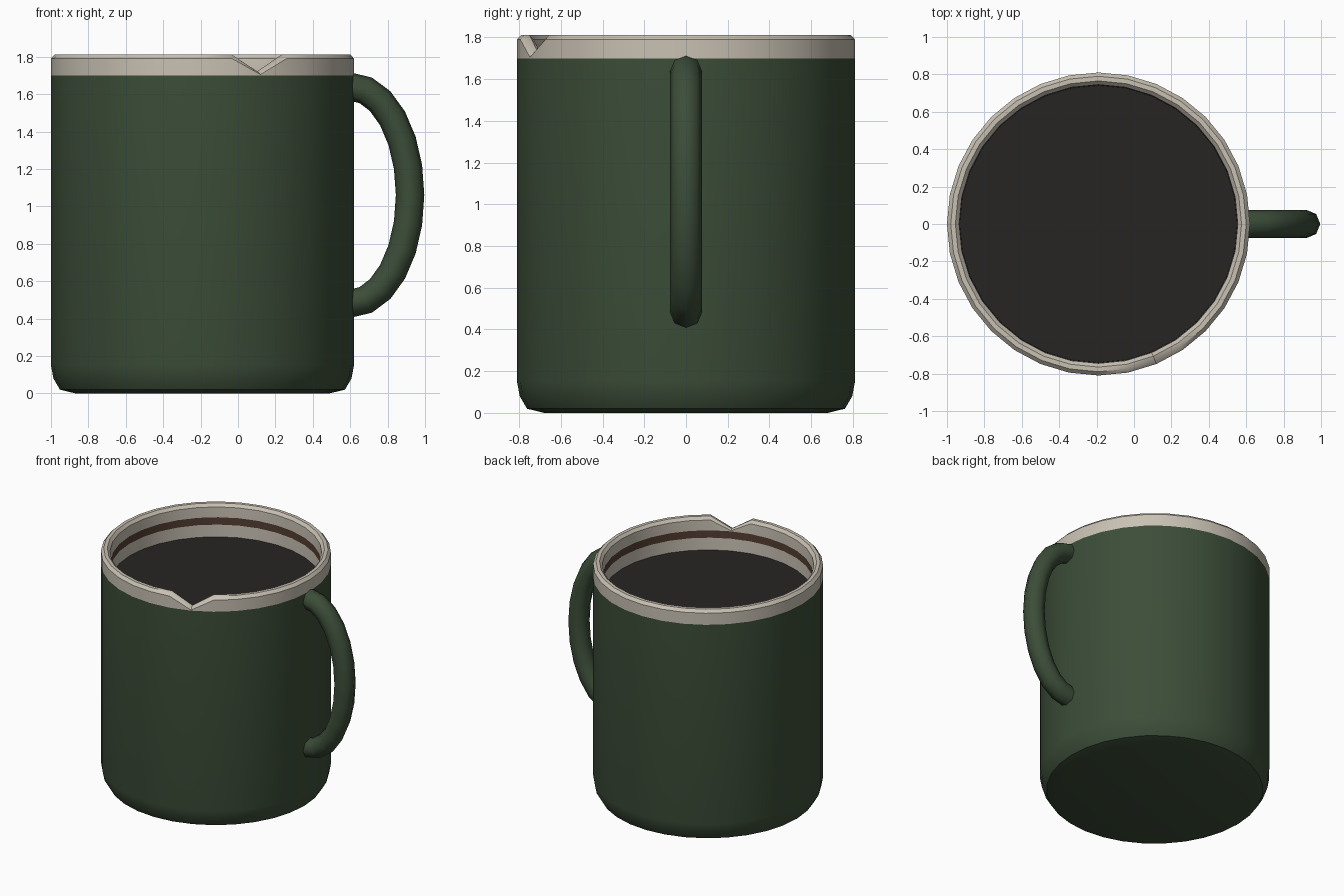
import bpy, bmesh, math
from mathutils import Vector

if "Cube" in bpy.data.objects:
    bpy.data.objects.remove(bpy.data.objects["Cube"])

SIDES = 32
CX = -0.19          # mug axis


def material(name, rgb):
    m = bpy.data.materials.new(name)
    m.diffuse_color = (*rgb, 1)
    m.use_nodes = True
    m.node_tree.nodes["Principled BSDF"].inputs["Base Color"].default_value = m.diffuse_color
    return m


def finish(name, bm, mat, angle=35):
    bmesh.ops.remove_doubles(bm, verts=bm.verts, dist=1e-5)
    me = bpy.data.meshes.new(name)
    bm.to_mesh(me)
    bm.free()
    ob = bpy.data.objects.new(name, me)
    bpy.context.collection.objects.link(ob)
    me.materials.append(mat)
    bpy.ops.object.select_all(action='DESELECT')
    ob.select_set(True)
    bpy.context.view_layer.objects.active = ob
    bpy.ops.object.shade_smooth_by_angle(angle=math.radians(angle))
    return ob


def skin(bm, rings):
    for a, b in zip(rings, rings[1:]):
        n = len(a)
        for i in range(n):
            j = (i + 1) % n
            bm.faces.new((a[i], a[j], b[j], b[i]))


def lathe(name, profile, mat, cap_start=False, cap_end=False, chip=None):
    """Turn (radius, z) points, bottom outside first; chip = (column, {ring: z})."""
    bm = bmesh.new()
    rings = []
    for r, z in profile:
        rings.append([bm.verts.new((CX + r * math.cos(2 * math.pi * i / SIDES),
                                    r * math.sin(2 * math.pi * i / SIDES), z))
                      for i in range(SIDES)])
    skin(bm, rings)
    if cap_start:
        bm.faces.new(rings[0][::-1])
    if cap_end:
        bm.faces.new(rings[-1])
    if chip:
        column, drops = chip
        for ring, z in drops.items():
            rings[ring][column].co.z = z
    return finish(name, bm, mat)


green = material("green_glaze", (0.045, 0.075, 0.040))
cream = material("cream_glaze", (0.58, 0.53, 0.45))
brown = material("stain_brown", (0.09, 0.05, 0.033))
black = material("coffee_black", (0.02, 0.018, 0.017))

# Green outer body with rounded foot
lathe("mug_body", [(0.68, 0), (0.762, 0.02), (0.797, 0.08), (0.81, 0.15), (0.81, 1.70)],
      green, cap_start=True)

# Cream rim and lining, with one rim column pushed down as a chip
lathe("rim_and_lining",
      [(0.81, 1.70), (0.81, 1.79), (0.79, 1.812), (0.765, 1.812), (0.745, 1.79),
       (0.742, 1.71), (0.742, 0.16), (0.66, 0.09)],
      cream, cap_end=True, chip=(26, {1: 1.705, 2: 1.715, 3: 1.722, 4: 1.715}))

# Dried tide mark on the lining (faces inwards)
lathe("coffee_stain", [(0.7405, 1.712), (0.7405, 1.655)], brown)

# Coffee surface
lathe("coffee", [(0.742, 1.555), (0.741, 1.56)], black, cap_end=True)

# Handle: octagonal tube along half an ellipse
bm = bmesh.new()
rings = []
A, B, R, STEPS = 0.32, 0.58, 0.076, 12
for k in range(STEPS + 1):
    t = math.pi * (0.5 - k / STEPS)
    c = Vector((0.60 + A * math.cos(t), 0, 1.06 + B * math.sin(t)))
    out = Vector((B * math.cos(t), 0, A * math.sin(t))).normalized()
    rings.append([bm.verts.new(c + R * (out * math.cos(s * math.pi / 4)
                                        + Vector((0, 1, 0)) * math.sin(s * math.pi / 4)))
                  for s in range(8)])
skin(bm, rings)
bm.faces.new(rings[0])
bm.faces.new(rings[-1])
bmesh.ops.recalc_face_normals(bm, faces=bm.faces)
finish("handle", bm, green, 50)
